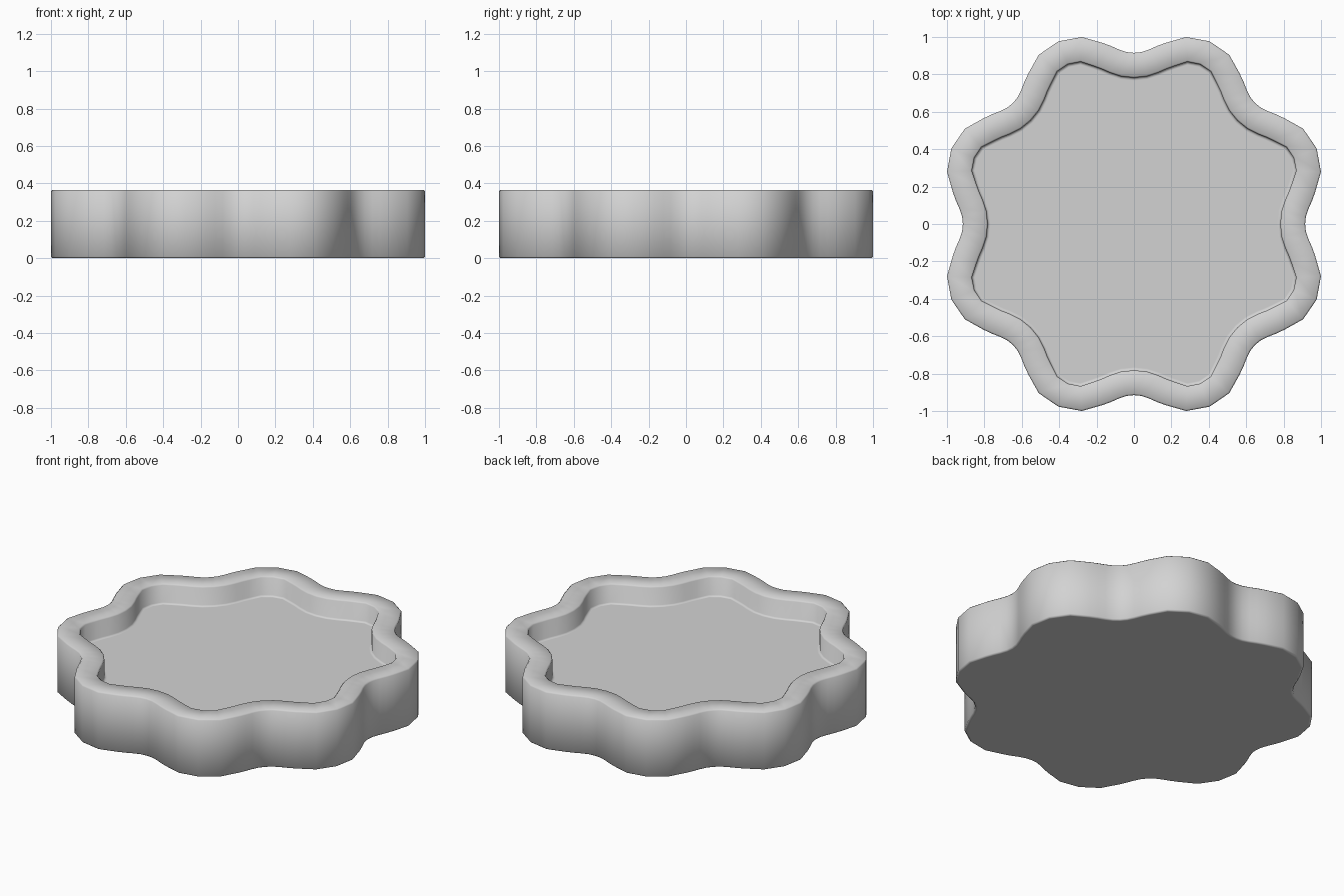
import bpy, bmesh
from math import radians
from mathutils import Vector, Matrix

cube = bpy.data.objects.get("Cube")
if cube:
    bpy.data.objects.remove(cube, do_unlink=True)

LOBES = 8
HEIGHT = 0.365
FLOOR = 0.24
WALL = 0.133
BEVEL = 0.008

# Half a lobe, from valley to crest: angle in degrees, radius
half = [(0, 0.915), (2.5, 0.92), (5, 0.937), (7.3, 0.959),
        (9.9, 0.983), (15.6, 1.038), (22.5, 1.057)]
lobe = half + [(45 - a, r) for a, r in half[-2:0:-1]]

# Scalloped outline and its outward normals
outline = []
for k in range(LOBES):
    for a, r in lobe:
        turn = Matrix.Rotation(radians(a + k * 360 / LOBES), 3, 'Z')
        outline.append(turn @ Vector((r, 0, 0)))
count = len(outline)
normals = []
for i in range(count):
    before = (outline[i] - outline[i - 1]).normalized()
    after = (outline[(i + 1) % count] - outline[i]).normalized()
    t = (before + after).normalized()
    normals.append(Vector((t.y, -t.x, 0)))

# Wall section: inward offset and height, from underside round to the floor
section = [
    (BEVEL * 2, 0), (BEVEL, 0), (0, BEVEL),
    (0, HEIGHT - BEVEL), (BEVEL, HEIGHT),
    (WALL - BEVEL, HEIGHT), (WALL, HEIGHT - BEVEL),
    (WALL, FLOOR + BEVEL), (WALL + BEVEL, FLOOR), (WALL + BEVEL * 2, FLOOR),
]

bm = bmesh.new()
rings = [[bm.verts.new(p - n * inset + Vector((0, 0, z)))
          for p, n in zip(outline, normals)] for inset, z in section]
for low, high in zip(rings, rings[1:]):
    for i in range(count):
        j = (i + 1) % count
        bm.faces.new((low[i], low[j], high[j], high[i]))

# Underside and tray floor
bm.faces.new(rings[0][::-1])
bm.faces.new(rings[-1])
bmesh.ops.recalc_face_normals(bm, faces=bm.faces)

mesh = bpy.data.meshes.new("scalloped_tray")
bm.to_mesh(mesh)
bm.free()
tray = bpy.data.objects.new("scalloped_tray", mesh)
bpy.context.collection.objects.link(tray)

# Plain grey material
grey = bpy.data.materials.new("light_grey")
grey.use_nodes = True
colour = (0.65, 0.65, 0.65, 1)
grey.diffuse_color = colour
grey.node_tree.nodes["Principled BSDF"].inputs["Base Color"].default_value = colour
mesh.materials.append(grey)

bpy.ops.object.select_all(action='DESELECT')
tray.select_set(True)
bpy.context.view_layer.objects.active = tray
bpy.ops.object.shade_smooth_by_angle(angle=radians(50))
